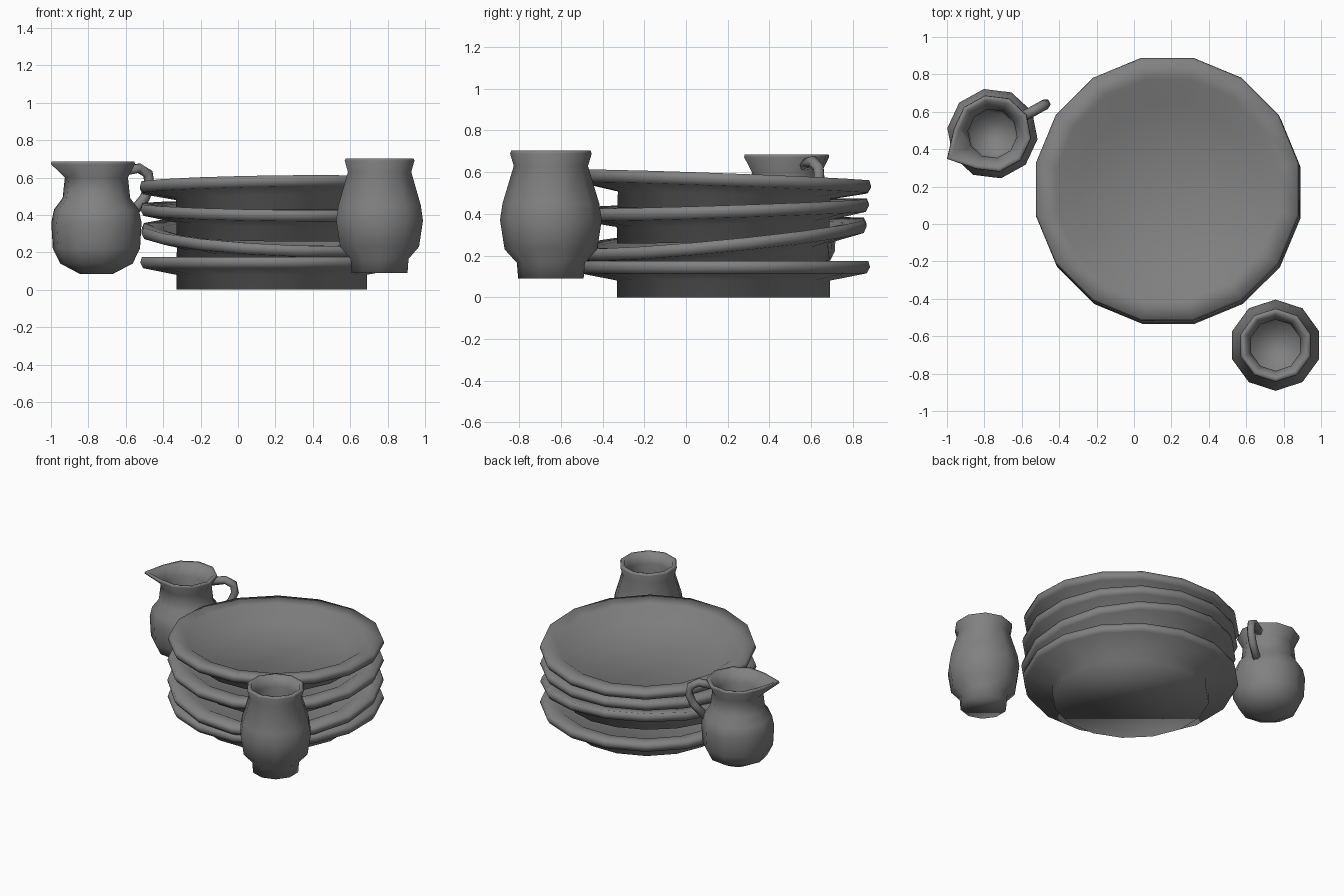
import bpy, bmesh, math
from mathutils import Vector

cube = bpy.data.objects.get("Cube")
if cube:
    bpy.data.objects.remove(cube)

clay = bpy.data.materials.new("grey clay")
clay.use_nodes = True
GREY = (0.22, 0.22, 0.22, 1)
clay.diffuse_color = GREY
for node in clay.node_tree.nodes:
    if node.type == 'BSDF_PRINCIPLED':
        node.inputs["Base Color"].default_value = GREY
        node.inputs["Roughness"].default_value = 0.8


def finish(bm, name, location=(0, 0, 0), rotation=(0, 0, 0)):
    """Turn a bmesh into a smooth shaded clay object."""
    bmesh.ops.recalc_face_normals(bm, faces=bm.faces)
    mesh = bpy.data.meshes.new(name)
    for face in bm.faces:
        face.smooth = True
    bm.to_mesh(mesh)
    bm.free()
    mesh.materials.append(clay)
    obj = bpy.data.objects.new(name, mesh)
    obj.location = location
    obj.rotation_euler = rotation
    bpy.context.collection.objects.link(obj)
    return obj


def bridge(bm, rings):
    """Join successive rings with quads and close both ends."""
    n = len(rings[0])
    for a, b in zip(rings, rings[1:]):
        for i in range(n):
            j = (i + 1) % n
            bm.faces.new((a[i], a[j], b[j], b[i]))
    bm.faces.new(rings[0][::-1])
    bm.faces.new(rings[-1])


def lathe(profile, sides, start):
    """Spin a list of (radius, height) points; returns mesh and rings."""
    bm = bmesh.new()
    rings = []
    for r, z in profile:
        angles = [start + math.tau * i / sides for i in range(sides)]
        rings.append([bm.verts.new((r * math.cos(a), r * math.sin(a), z)) for a in angles])
    bridge(bm, rings)
    return bm, rings


# Stack of four plates: base height, slope along x, slope along y
PLATE = [(0.52, 0), (0.52, 0.08), (0.7, 0.115), (0.717, 0.145),
         (0.707, 0.175), (0.6, 0.165), (0.478, 0.085)]
STACK = [("bottom", 0, 0, 0), ("second", 0.135, -0.05, 0.096),
         ("third", 0.275, -0.014, 0.032), ("top", 0.41, 0.014, -0.037)]
for label, z, slope_x, slope_y in STACK:
    bm, rings = lathe(PLATE, 16, math.pi / 16)
    finish(bm, label + "_plate", (0.18, 0.18, z), (slope_y, -slope_x, 0))

# Vase with a narrow foot
VASE = [(0.157, 0.09), (0.163, 0.165), (0.222, 0.23), (0.244, 0.37), (0.232, 0.45),
        (0.178, 0.63), (0.196, 0.69), (0.19, 0.703), (0.168, 0.7),
        (0.137, 0.63), (0.17, 0.45), (0.14, 0.25)]
bm, rings = lathe(VASE, 10, math.pi / 2)
finish(bm, "vase", (0.757, -0.648, 0))

# Jug, with the rim pulled out into a spout at its first vertex
JUG = [(0.09, 0.085), (0.195, 0.14), (0.235, 0.22), (0.243, 0.36), (0.228, 0.43),
       (0.182, 0.49), (0.17, 0.6), (0.208, 0.672), (0.205, 0.685), (0.18, 0.68),
       (0.132, 0.6), (0.14, 0.45), (0.12, 0.25)]
SPOUT = math.radians(209)
JUG_PLACE = (-0.757, 0.483, 0)
bm, rings = lathe(JUG, 10, SPOUT)
outward = Vector((math.cos(SPOUT), math.sin(SPOUT), 0))
for index in (7, 8, 9):
    rings[index][0].co += outward * 0.07
finish(bm, "jug", JUG_PLACE)

# Jug handle: a six sided tube opposite the spout
path = [Vector((r, 0, z)) for r, z in
        [(0.17, 0.635), (0.26, 0.65), (0.315, 0.62), (0.325, 0.56), (0.295, 0.49), (0.21, 0.4)]]
bm = bmesh.new()
rings = []
for i, point in enumerate(path):
    along = (path[min(i + 1, len(path) - 1)] - path[max(i - 1, 0)]).normalized()
    side = Vector((0, 1, 0))
    across = along.cross(side)
    rings.append([bm.verts.new(point + 0.028 * (side * math.cos(math.tau * k / 6)
                                                + across * math.sin(math.tau * k / 6)))
                  for k in range(6)])
bridge(bm, rings)
finish(bm, "jug_handle", JUG_PLACE, (0, 0, SPOUT - math.pi))
